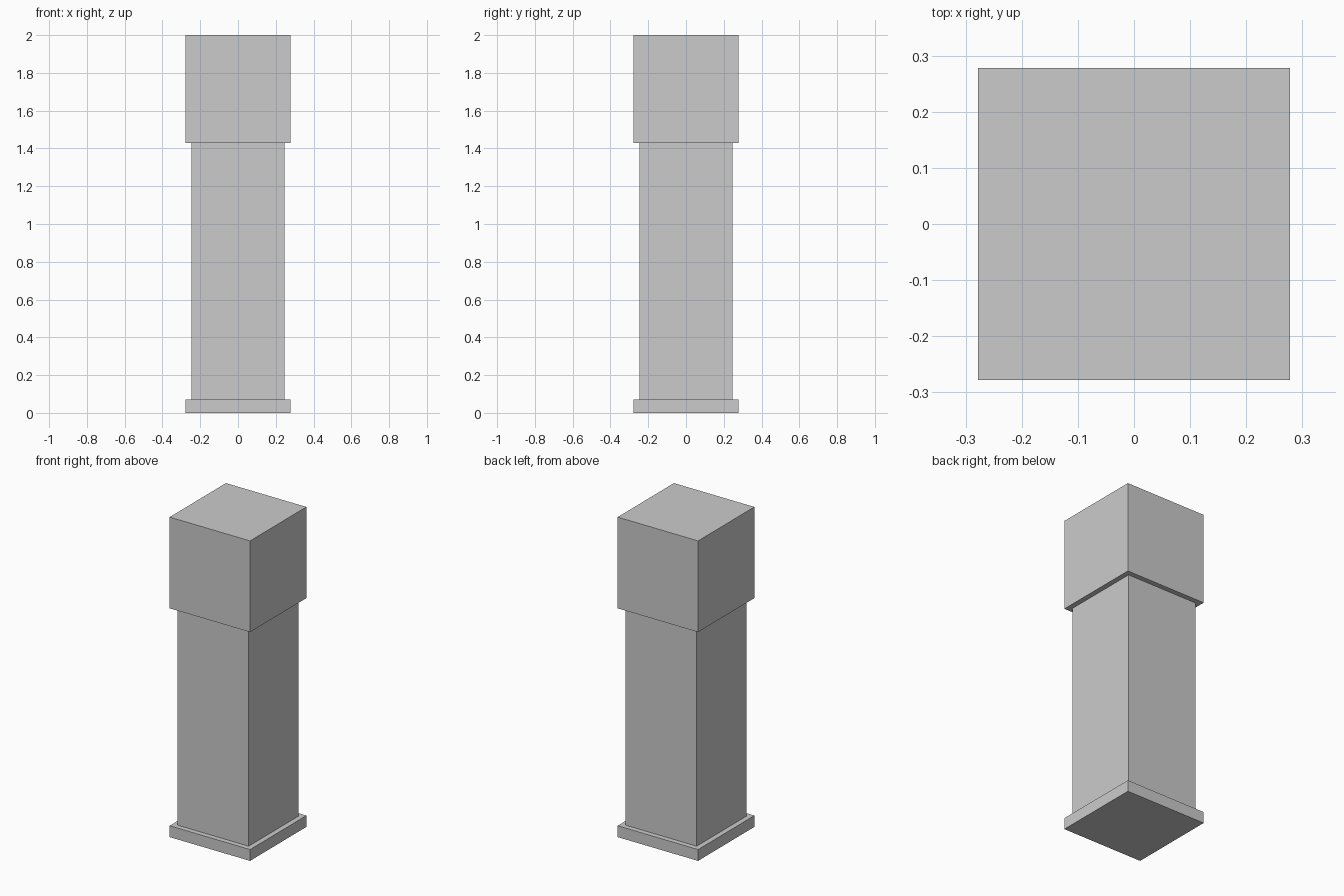
import bpy

default = bpy.data.objects.get("Cube")
if default:
    bpy.data.objects.remove(default, do_unlink=True)

GREY = (0.6, 0.6, 0.6, 1)
grey = bpy.data.materials.new("plain grey")
grey.use_nodes = True
grey.diffuse_color = GREY
grey.node_tree.nodes["Principled BSDF"].inputs["Base Color"].default_value = GREY


def block(name, width, bottom, top):
    """Square block centred on the z axis, between two heights."""
    bpy.ops.mesh.primitive_cube_add(size=1, location=(0, 0, (bottom + top) / 2))
    obj = bpy.context.object
    obj.name = obj.data.name = name
    obj.scale = (width, width, top - bottom)
    bpy.ops.object.transform_apply(location=False, rotation=False, scale=True)
    obj.data.materials.append(grey)
    return obj


# Pillar: low plinth, slimmer shaft, large cubic head
block("plinth", 0.556, 0, 0.071)
block("shaft", 0.492, 0.071, 1.43)
block("head", 0.556, 1.43, 2)
